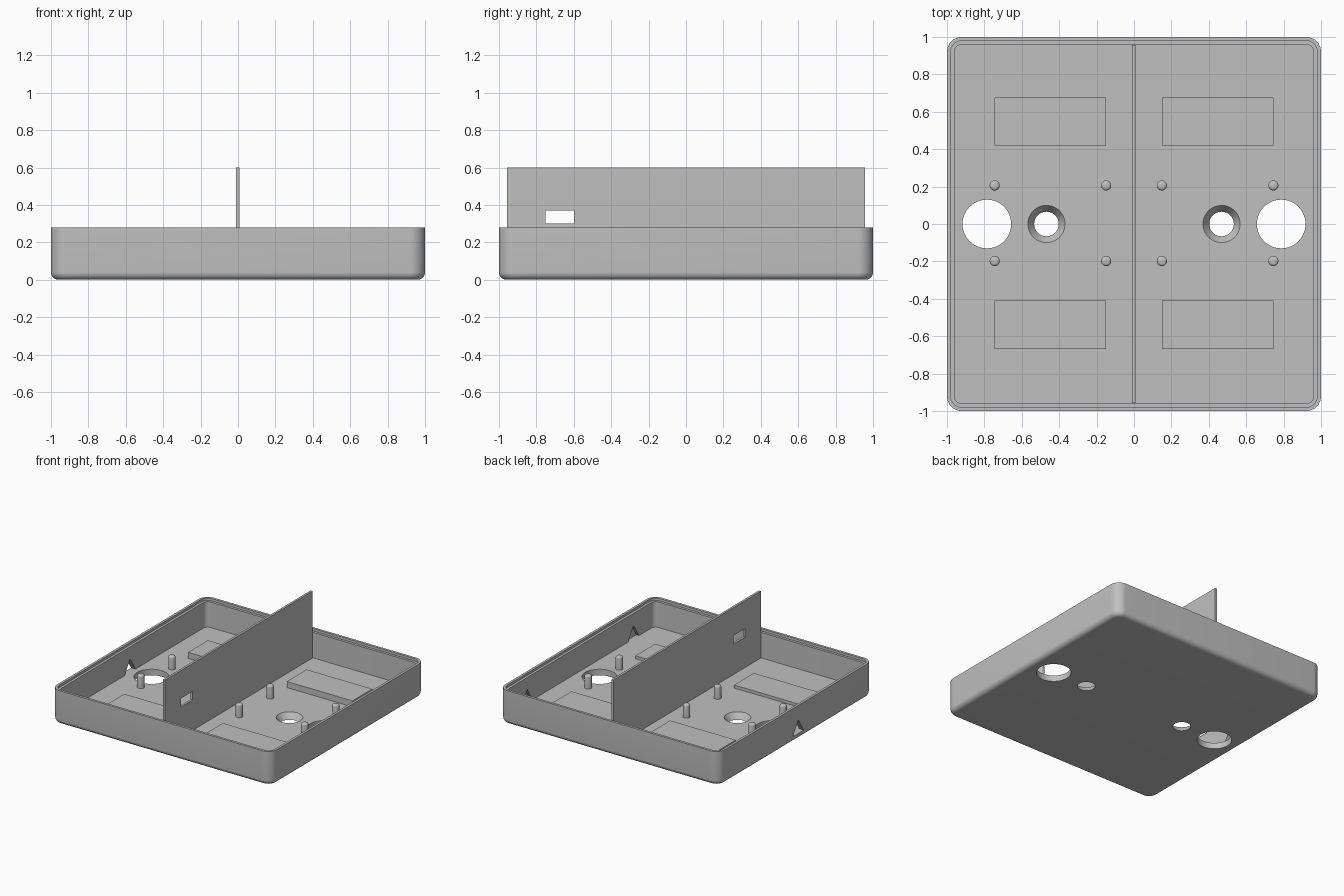
import bpy, bmesh, math

if "Cube" in bpy.data.objects:
    bpy.data.objects.remove(bpy.data.objects["Cube"], do_unlink=True)

FLOOR, RIM, CORNER, FILLET = 0.05, 0.28, 0.08, 0.04

grey = bpy.data.materials.new("plain_grey")
grey.use_nodes = True
grey.diffuse_color = (0.53, 0.53, 0.53, 1)
grey.node_tree.nodes["Principled BSDF"].inputs["Base Color"].default_value = grey.diffuse_color


def finish(name, bm):
    bmesh.ops.recalc_face_normals(bm, faces=bm.faces)
    mesh = bpy.data.meshes.new(name)
    bm.to_mesh(mesh)
    bm.free()
    mesh.materials.append(grey)
    ob = bpy.data.objects.new(name, mesh)
    bpy.context.collection.objects.link(ob)
    return ob


def activate(ob):
    bpy.ops.object.select_all(action='DESELECT')
    ob.select_set(True)
    bpy.context.view_layer.objects.active = ob


def smooth(ob):
    activate(ob)
    bpy.ops.object.shade_smooth_by_angle(angle=math.radians(35))


def loft(name, rings):
    """Skin a stack of closed point rings and cap both ends."""
    bm = bmesh.new()
    loops = [[bm.verts.new(p) for p in ring] for ring in rings]
    for a, b in zip(loops, loops[1:]):
        n = len(a)
        for i in range(n):
            bm.faces.new((a[i], a[(i + 1) % n], b[(i + 1) % n], b[i]))
    bm.faces.new(loops[0])
    bm.faces.new(loops[-1])
    return finish(name, bm)


def box(name, x0, x1, y0, y1, z0, z1):
    return loft(name, [[(x0, y0, z), (x1, y0, z), (x1, y1, z), (x0, y1, z)] for z in (z0, z1)])


def lathe(name, x, y, profile, n=48):
    turns = [2 * math.pi * i / n for i in range(n)]
    return loft(name, [[(x + r * math.cos(t), y + r * math.sin(t), z) for t in turns]
                       for r, z in profile])


def triangle_prism(name, x0, x1, y):
    return loft(name, [[(x, y - 0.07, FLOOR), (x, y + 0.07, FLOOR), (x, y, 0.16)]
                       for x in (x0, x1)])


def rounded_square(inset, z, steps=10):
    r = CORNER - inset
    c = 1 - CORNER
    ring = []
    for k, (sx, sy) in enumerate(((1, 1), (-1, 1), (-1, -1), (1, -1))):
        for i in range(steps + 1):
            t = math.pi / 2 * (k + i / steps)
            ring.append((sx * c + r * math.cos(t), sy * c + r * math.sin(t), z))
    return ring


def cut(ob, cutters):
    activate(ob)
    for c in cutters:
        c.hide_render = True
        mod = ob.modifiers.new("cut", 'BOOLEAN')
        mod.operation = 'DIFFERENCE'
        mod.solver = 'EXACT'
        mod.object = c
        bpy.ops.object.modifier_apply(modifier=mod.name)
        bpy.data.objects.remove(c, do_unlink=True)


# Tray: filleted base, upright walls, stepped rim and a flat floor
section = [(FILLET * (1 - math.sin(t)), FILLET * (1 - math.cos(t)))
           for t in [math.pi / 2 * i / 8 for i in range(9)]]
section += [(0, RIM), (0.02, RIM), (0.02, RIM - 0.02), (0.04, RIM - 0.02), (0.04, FLOOR)]
tray = loft("tray", [rounded_square(d, z) for d, z in section])

# Floor openings, side wall opening and wall pockets
cutters = []
for s in (-1, 1):
    cutters.append(lathe("round_cutter", s * 0.787, 0, [(0.13, -0.02), (0.13, 0.09)], 64))
    cutters.append(lathe("countersink_cutter", s * 0.468, 0, [(0.059, -0.01), (0.106, 0.06)]))
    cutters.append(triangle_prism("pocket_cutter", 0.9, 0.985, s * 0.69))
cutters.append(triangle_prism("outlet_cutter", -1.1, -0.9, -0.03))
cut(tray, cutters)
smooth(tray)

# Central divider with a small window
divider = box("divider", -0.01, 0.008, -0.957, 0.957, FLOOR - 0.01, 0.6)
cut(divider, [box("window_cutter", -0.1, 0.1, -0.75, -0.6, 0.3, 0.37)])

# Raised pads and mounting posts on both sides
for side, s in (("left", 1), ("right", -1)):
    xs = sorted((s * 0.15, s * 0.747))
    box("back_pad_" + side, *xs, 0.42, 0.677, FLOOR - 0.01, 0.1)
    box("front_pad_" + side, *xs, -0.667, -0.41, FLOOR - 0.01, 0.075)
    for place, x in (("inner", 0.149), ("outer", 0.745)):
        for end, y in (("back", 0.206), ("front", -0.198)):
            dome = [(0.012 + 0.015 * math.cos(t), 0.145 + 0.013 * math.sin(t))
                    for t in [math.pi / 2 * i / 4 for i in range(5)]]
            post = lathe(f"{end}_{place}_post_{side}", s * x, y,
                         [(0.027, FLOOR - 0.01)] + dome, 24)
            smooth(post)
